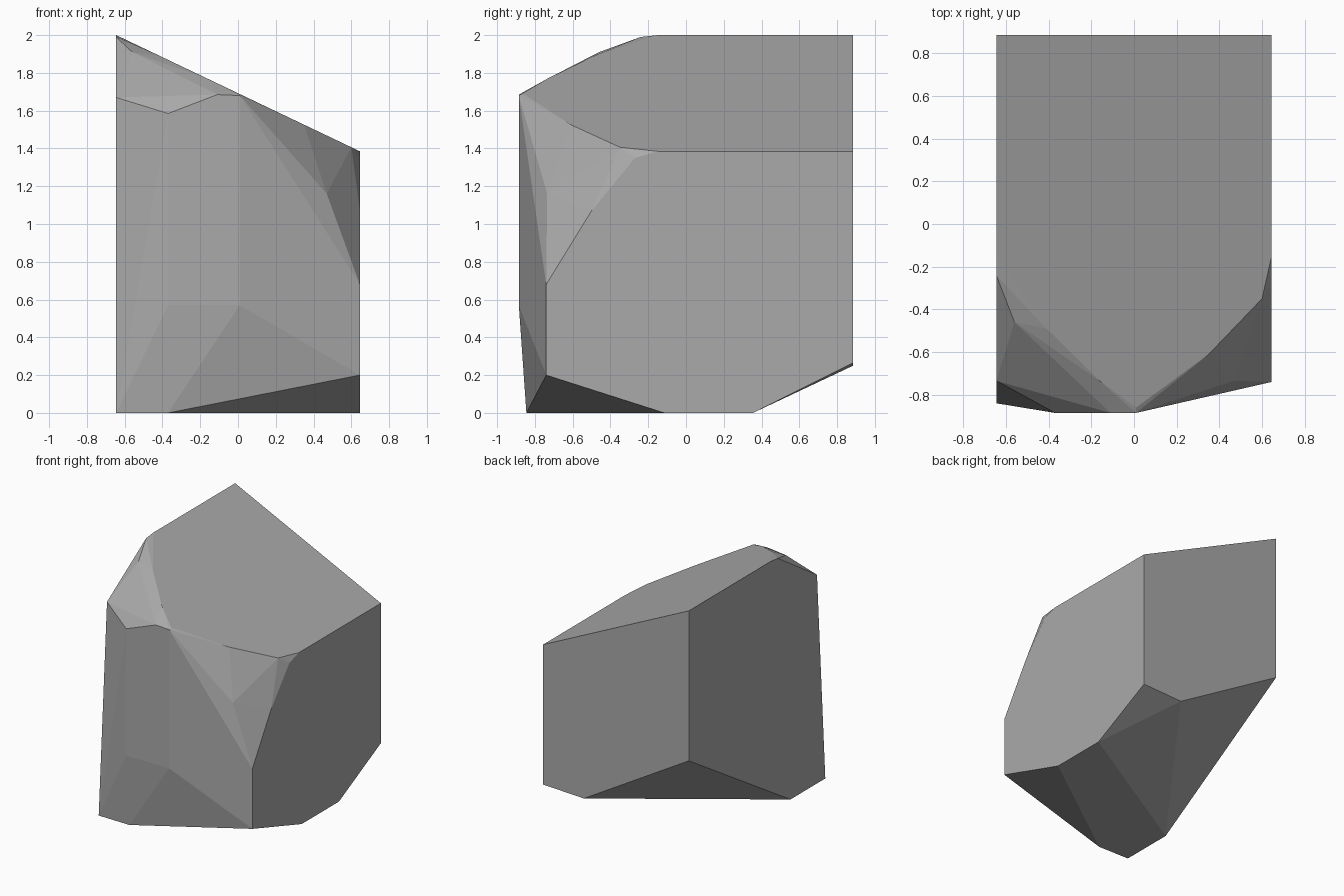
import bpy, bmesh

if "Cube" in bpy.data.objects:
    bpy.data.objects.remove(bpy.data.objects["Cube"])

W, D = 0.645, 0.885          # half width, half depth


def roof(x):                 # height of the slanted top
    return 2.0 - (x + W) * 0.615 / (2 * W)


# Straight back wall: slanted top, chamfered underside
points = [(-W, D, 2.0), (W, D, roof(W)), (W, D, 0.265), (0.285, D, 0.25), (-W, D, 0.80)]

# Small footprint the stone stands on
footprint = [(W, 0.355), (W, -0.115), (-0.37, -0.845), (-W, -0.84), (-W, -0.40)]
points += [(x, y, 0.0) for x, y in footprint]

# Front wall: a narrow flat strip and the corners beside it
points += [(x, -D, 0.57) for x in (-0.37, 0.01)]
points += [(-0.37, -D, 1.585), (-0.11, -D, 1.685), (0.01, -D, 1.68)]
points += [(W, -0.74, 0.20), (W, -0.74, 0.68), (-W, -0.735, 1.67)]

# Broken rim lying on the slanted top
rim = [(-W, -0.15), (-0.41, -0.49), (-0.16, -0.735), (0.01, -0.86),
       (0.35, -0.61), (0.60, -0.35), (W, -0.15)]
points += [(x, y, roof(x)) for x, y in rim]

# Chipped upper front corners
points += [(-W, -0.24, 1.99), (-0.56, -0.46, 1.91),
           (0.47, -0.735, 1.16), (W, -0.50, 1.07), (W, -0.27, 1.35)]

# Wrap the points in one faceted block
bm = bmesh.new()
for p in points:
    bm.verts.new(p)
res = bmesh.ops.convex_hull(bm, input=bm.verts)
loose = [v for v in bm.verts if not v.link_faces]
bmesh.ops.delete(bm, geom=loose, context='VERTS')
bmesh.ops.dissolve_limit(bm, angle_limit=0.01, verts=bm.verts, edges=bm.edges)
bmesh.ops.recalc_face_normals(bm, faces=bm.faces)

mesh = bpy.data.meshes.new("stone_block")
bm.to_mesh(mesh)
bm.free()

stone = bpy.data.materials.new("stone_grey")
stone.diffuse_color = (0.40, 0.40, 0.40, 1)
stone.use_nodes = True
stone.node_tree.nodes["Principled BSDF"].inputs["Base Color"].default_value = stone.diffuse_color
mesh.materials.append(stone)
bpy.context.collection.objects.link(bpy.data.objects.new("stone_block", mesh))
